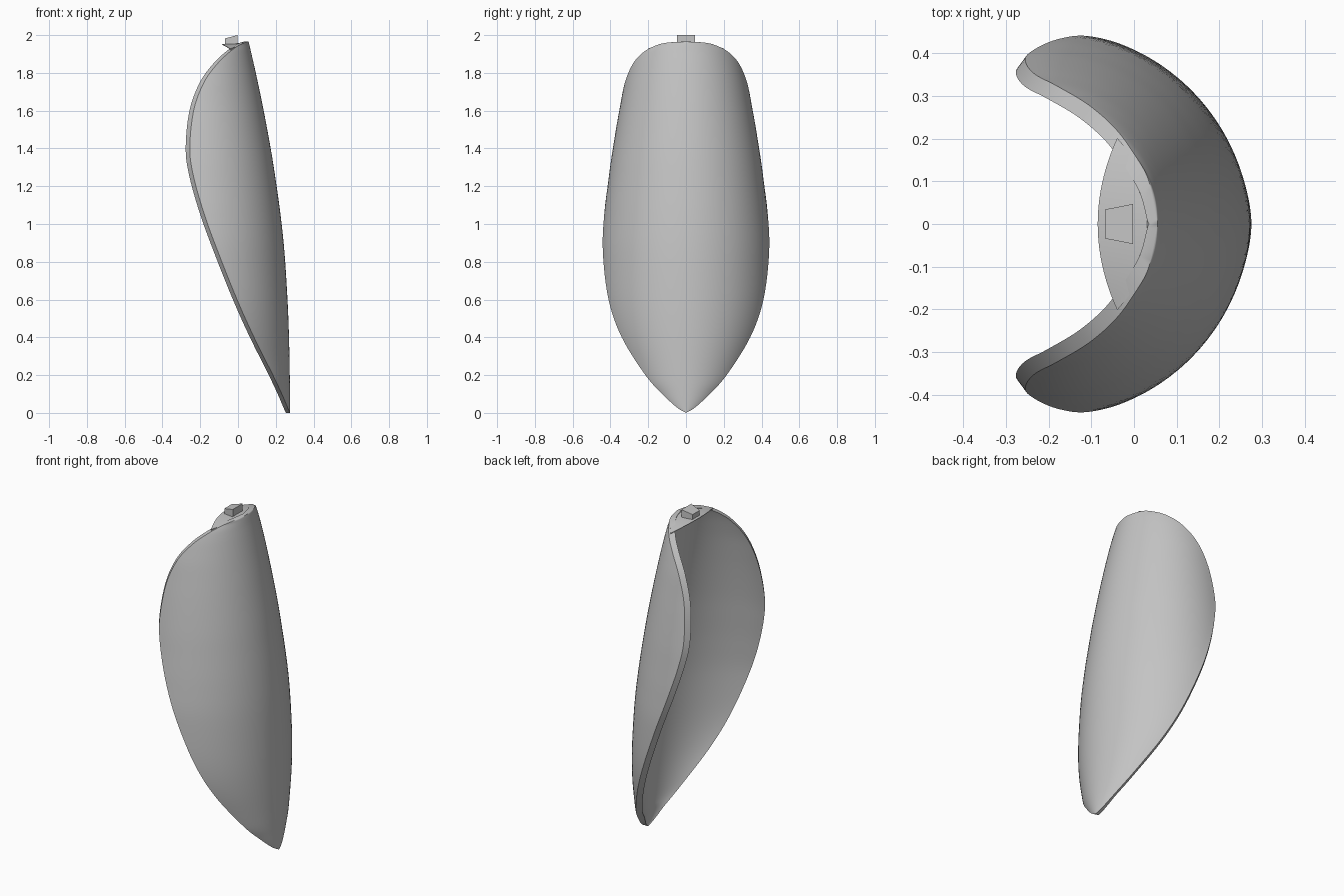
import bpy, bmesh, math
from mathutils import Vector

old = bpy.data.objects.get("Cube")
if old:
    bpy.data.objects.remove(old, do_unlink=True)

grey = bpy.data.materials.new("plain_grey")
grey.use_nodes = True
grey.diffuse_color = (0.55, 0.55, 0.55, 1)
grey.node_tree.nodes["Principled BSDF"].inputs["Base Color"].default_value = (0.55, 0.55, 0.55, 1)


def skin(name, loops, smooth=True):
    """Join closed loops of points into one capped solid."""
    bm = bmesh.new()
    rows = [[bm.verts.new(p) for p in loop] for loop in loops]
    n = len(rows[0])
    for a, b in zip(rows, rows[1:]):
        for i in range(n):
            j = (i + 1) % n
            bm.faces.new((a[i], a[j], b[j], b[i]))
    bm.faces.new(rows[0])
    bm.faces.new(rows[-1])
    bmesh.ops.remove_doubles(bm, verts=bm.verts[:], dist=0.0005)
    bmesh.ops.recalc_face_normals(bm, faces=bm.faces[:])
    mesh = bpy.data.meshes.new(name)
    bm.to_mesh(mesh)
    bm.free()
    mesh.materials.append(grey)
    obj = bpy.data.objects.new(name, mesh)
    bpy.context.collection.objects.link(obj)
    if smooth:
        bpy.ops.object.select_all(action="DESELECT")
        obj.select_set(True)
        bpy.context.view_layer.objects.active = obj
        bpy.ops.object.shade_smooth_by_angle(angle=math.radians(35))
    return obj


def spline(rows, steps):
    """Catmull-Rom curve through rows of any length."""
    pts = [Vector(r) for r in rows]
    out = []
    for i in range(len(pts) - 1):
        p0, p1, p2 = pts[max(i - 1, 0)], pts[i], pts[i + 1]
        p3 = pts[min(i + 2, len(pts) - 1)]
        for s in range(steps):
            t = s / steps
            out.append(0.5 * (2 * p1 + (p2 - p0) * t + (2 * p0 - 5 * p1 + 4 * p2 - p3) * t * t
                              + (3 * p1 - p0 - 3 * p2 + p3) * t ** 3))
    return out + [pts[-1]]


def arc(spine, edge, w, z, n=40):
    """Circular arc from one edge round the spine to the other edge."""
    a = 2 * math.atan2(max(spine - edge, 0.0001), max(w, 0.0001))
    r = max(w, 0) / math.sin(a)
    return [(spine - r + r * math.cos(t), r * math.sin(t), z)
            for t in (a * (2 * i / n - 1) for i in range(n + 1))]


# Height, spine x, edge x, half width
profile = [
    (0.0, .275, .275, 0), (.03, .275, .262, .05), (.1, .275, .232, .125),
    (.2, .274, .185, .215), (.4, .27, .085, .34), (.6, .262, -.005, .41),
    (.85, .246, -.105, .44), (1.05, .225, -.178, .433), (1.25, .197, -.235, .408),
    (1.4, .173, -.255, .385), (1.6, .136, -.235, .353), (1.75, .105, -.18, .323),
    (1.85, .083, -.108, .28), (1.91, .069, -.045, .225), (1.945, .061, .003, .16),
    (1.96, .057, .035, .1), (1.966, .055, .055, 0)]

# Hollow curved blade
loops = []
for z, xs, xe, w in spline(profile, 6):
    thick = min(.035, .02 + .3 * max(xs - xe, 0))
    inner_w = w - min(.03, .25 * w)
    loops.append(arc(xs, xe, w, z) + arc(xs - thick, xe - .022, inner_w, z)[::-1])
skin("blade_shell", loops)

# Thin tongue closing the top
loops = []
for i in range(33):
    y = .2 * (i / 16 - 1)
    k = (y / .2) ** 2
    left, right = -.085 + .045 * k, .05 - .088 * k
    zl, zr = 1.953 - .025 * k, 1.963 - .034 * k
    mid = (left + right) / 2
    zm = (zl + zr) / 2 - .003 * (1 - k)
    loops.append([(left, y, zl), (mid, y, zm), (right, y, zr),
                  (right, y, zr - .02), (mid, y, zm - .018), (left, y, zl - .003)])
skin("top_tongue", loops)

# Tapered peg on the tongue
peg = [[(x, -h, lo), (x, h, lo), (x, h, hi), (x, -h, hi)]
       for x, h, lo, hi in ((-.068, .034, 1.945, 1.983), (-.002, .047, 1.95, 2.0))]
skin("top_peg", peg, smooth=False)
